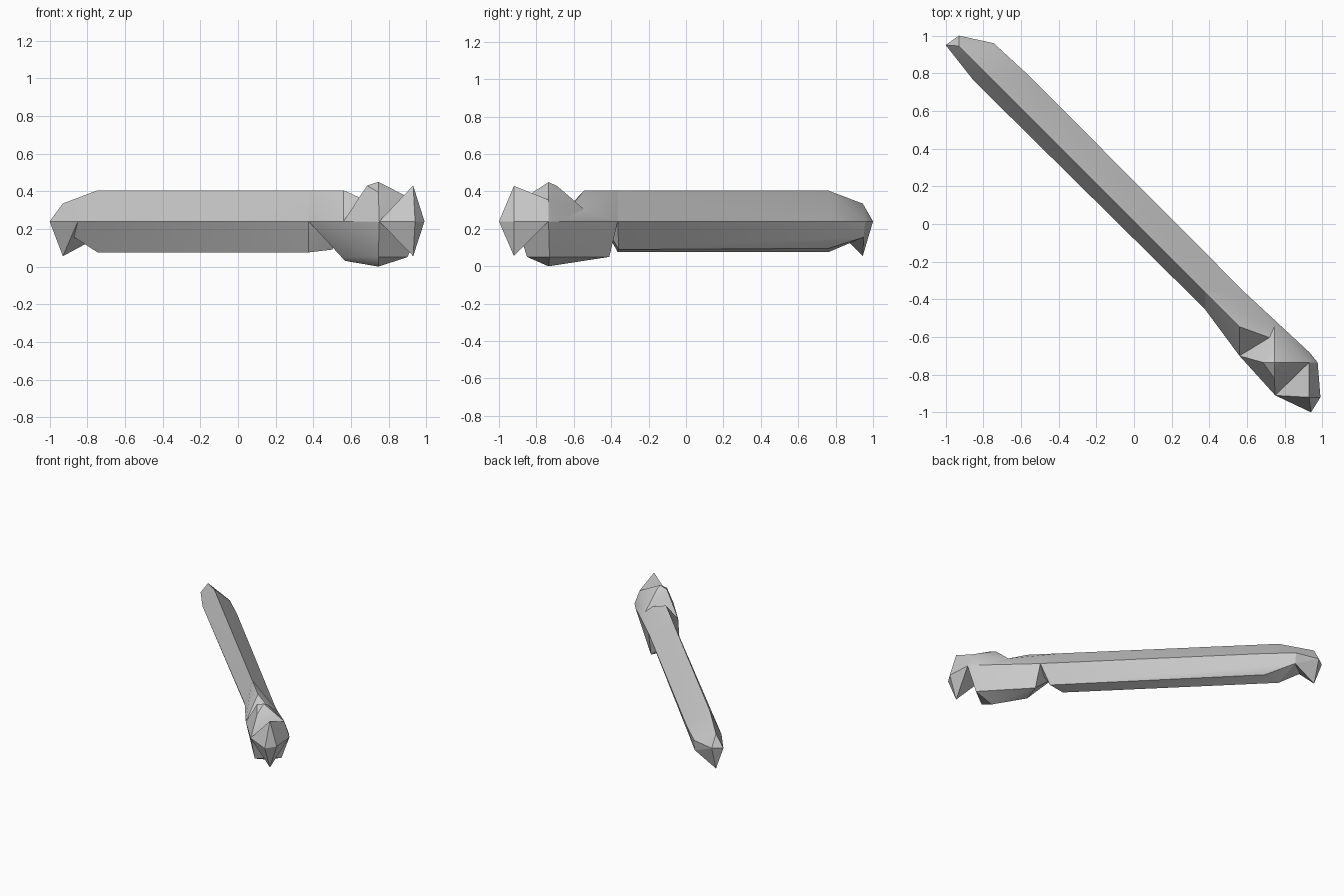
import bpy
import bmesh
import math

default_cube = bpy.data.objects.get("Cube")
if default_cube:
    bpy.data.objects.remove(default_cube, do_unlink=True)

# One plain grey for the whole model
grey = bpy.data.materials.new("plain grey")
grey.use_nodes = True
colour = (0.6, 0.6, 0.6, 1)
grey.diffuse_color = colour
shader = next(n for n in grey.node_tree.nodes if n.type == "BSDF_PRINCIPLED")
shader.inputs["Base Color"].default_value = colour

MIDDLE = 0.245   # height of the widest line around the model


def middle(x, y):
    return (x, y, MIDDLE)


def facet_block(name, corners):
    """Make a convex faceted block from its corner points."""
    bm = bmesh.new()
    verts = [bm.verts.new(c) for c in corners]
    result = bmesh.ops.convex_hull(bm, input=verts)
    spare = {g for g in result["geom_interior"] + result["geom_unused"]
             if isinstance(g, bmesh.types.BMVert)}
    bmesh.ops.delete(bm, geom=list(spare), context="VERTS")
    bmesh.ops.dissolve_limit(bm, angle_limit=math.radians(1),
                             verts=bm.verts[:], edges=bm.edges[:])
    bmesh.ops.recalc_face_normals(bm, faces=bm.faces[:])
    mesh = bpy.data.meshes.new(name)
    bm.to_mesh(mesh)
    bm.free()
    mesh.materials.append(grey)
    obj = bpy.data.objects.new(name, mesh)
    bpy.context.collection.objects.link(obj)
    bpy.ops.object.select_all(action="DESELECT")
    obj.select_set(True)
    bpy.context.view_layer.objects.active = obj
    bpy.ops.object.shade_smooth_by_angle(angle=math.radians(25))
    return obj


# Corners shared by neighbouring parts
tail_left = middle(-0.85, 0.76)
tail_tip_left = middle(-1, 0.95)
tail_tip_right = middle(-0.93, 1)
tail_under = (-0.745, 0.95, 0.16)
neck_left = middle(0.375, -0.45)
neck_right = middle(0.59, -0.365)
crest_end = (0.56, -0.545, 0.41)
saddle = (0.745, -0.545, 0.31)
cheek_left = middle(0.56, -0.7)
jaw_left = middle(0.75, -0.91)
cheek_right = middle(0.93, -0.68)
jaw_right = middle(0.975, -0.735)
brow_right = (0.93, -0.735, 0.36)
nose_left = middle(0.94, -1)
nose_right = middle(0.99, -0.92)

# Long five-sided bar with a tapered tail
facet_block("long_bar", [
    tail_left, tail_tip_left, tail_tip_right, tail_under,
    (-0.93, 0.945, 0.34),      # top of the tail
    (-0.745, 0.76, 0.41),      # start of the crest
    middle(-0.745, 0.96), middle(-0.56, 0.79),
    (-0.745, 0.76, 0.08), (-0.615, 0.76, 0.1),
    neck_left, crest_end, neck_right,
    (0.375, -0.365, 0.08), (0.5, -0.36, 0.095),
])

# Hook hanging from the tail
facet_block("tail_hook", [
    tail_left, tail_tip_left, tail_tip_right, tail_under,
    (-0.93, 0.945, 0.06),
])

# Neck flaring from the bar into the head
facet_block("neck", [
    neck_left, neck_right, crest_end, saddle, cheek_left, cheek_right,
    (0.375, -0.36, 0.41),
])

# Lower half of the head with its keel
facet_block("head_base", [
    neck_left, neck_right, cheek_left, cheek_right, jaw_left, jaw_right,
    (0.55, -0.55, 0.055), (0.6, -0.41, 0.055),
    (0.9, -0.73, 0.055), (0.745, -0.85, 0.055),
    (0.57, -0.54, 0.035),
    (0.745, -0.735, 0.005),
])

# Raised crown on the head
facet_block("head_crown", [
    cheek_left, cheek_right, jaw_left, jaw_right, saddle, brow_right,
    (0.745, -0.735, 0.455),    # peak
    (0.685, -0.735, 0.435), (0.745, -0.69, 0.435), (0.745, -0.82, 0.4),
])

# Pointed nose with an upper and a lower spike
facet_block("nose_top", [
    jaw_left, jaw_right, nose_left, nose_right, brow_right,
    (0.93, -0.92, 0.435),
])
facet_block("nose_bottom", [
    jaw_left, jaw_right, nose_left, nose_right,
    (0.93, -0.92, 0.06),
])

# Rest the keel on the ground
for obj in bpy.context.collection.objects:
    if obj.type == "MESH" and grey.name in obj.data.materials:
        obj.location.z = -0.005
